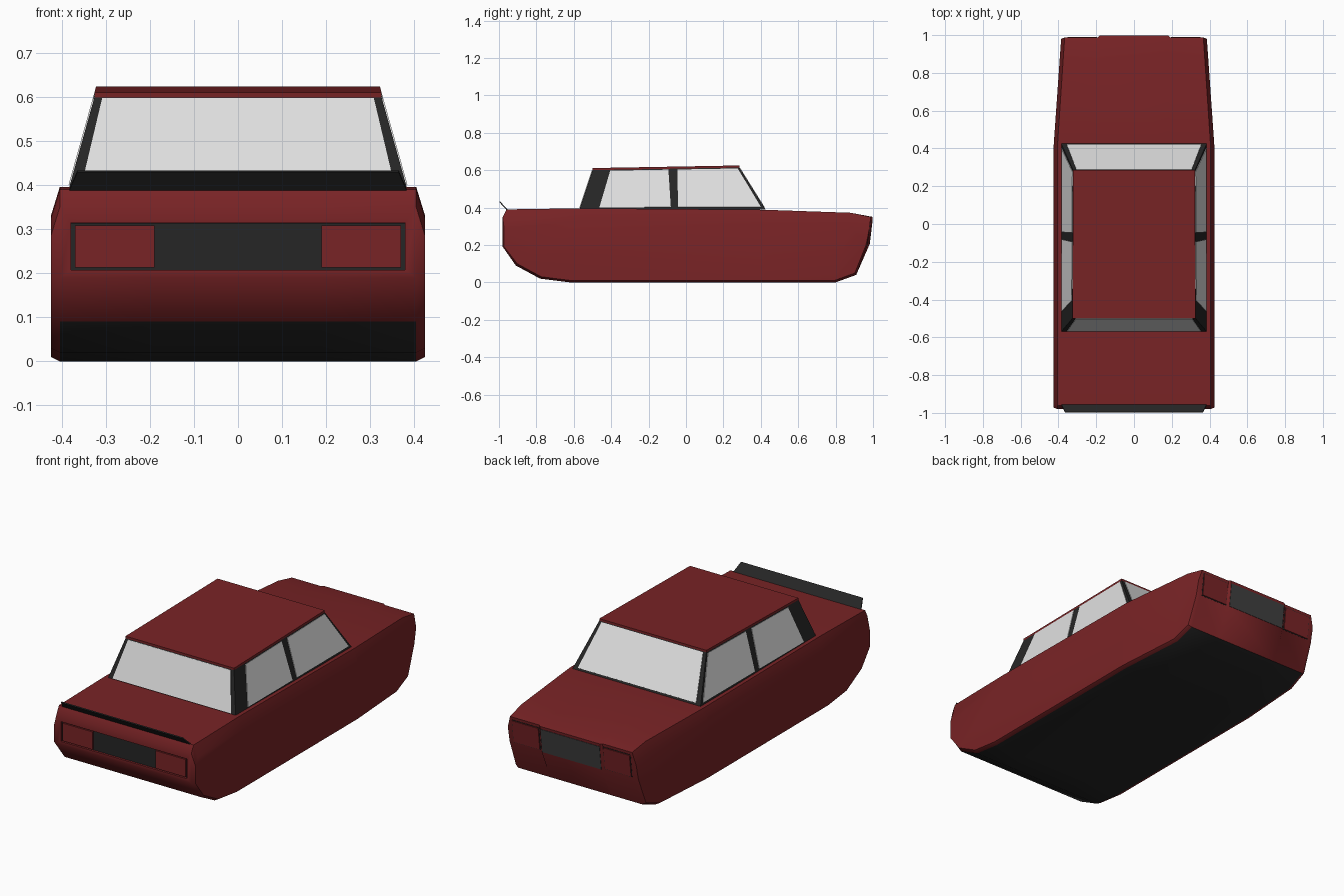
import bpy, bmesh, math
from mathutils import Vector

if "Cube" in bpy.data.objects:
    bpy.data.objects.remove(bpy.data.objects["Cube"])


def material(name, rgb):
    m = bpy.data.materials.new(name)
    m.diffuse_color = (*rgb, 1)
    m.use_nodes = True
    m.node_tree.nodes["Principled BSDF"].inputs["Base Color"].default_value = m.diffuse_color
    return m


RED = material("dark_red_paint", (0.19, 0.017, 0.019))
BLACK = material("black_trim", (0.019, 0.019, 0.019))
GLASS = material("pale_glass", (0.75, 0.75, 0.75))
GREY = material("grille_grey", (0.05, 0.05, 0.05))


def finish(name, bm, *mats):
    bmesh.ops.recalc_face_normals(bm, faces=bm.faces)
    me = bpy.data.meshes.new(name)
    bm.to_mesh(me)
    bm.free()
    for m in mats:
        me.materials.append(m)
    ob = bpy.data.objects.new(name, me)
    bpy.context.collection.objects.link(ob)
    return ob


def hexa(name, lower, upper, mat):
    """Solid between two matching quads."""
    bm = bmesh.new()
    a = [bm.verts.new(p) for p in lower]
    b = [bm.verts.new(p) for p in upper]
    bm.faces.new(a)
    bm.faces.new(b)
    for i in range(4):
        j = (i + 1) % 4
        bm.faces.new((a[i], a[j], b[j], b[i]))
    return finish(name, bm, mat)


def box(name, x, y, z, mat):
    quad = lambda h: [(x[0], y[0], h), (x[1], y[0], h), (x[1], y[1], h), (x[0], y[1], h)]
    return hexa(name, quad(z[0]), quad(z[1]), mat)


def plate(name, corners, mat, out=0.004, inner=0.002):
    """Thin slab on a quad, raised away from the middle of the car."""
    c = [Vector(p) for p in corners]
    n = (c[2] - c[0]).cross(c[3] - c[1]).normalized()
    if n.dot(sum(c, Vector()) / 4 - Vector((0, 0, 0.3))) < 0:
        n = -n
    return hexa(name, [p - n * inner for p in c], [p + n * out for p in c], mat)


# body: side profile lofted across the width, with softened flanks
profile = [(-0.96, 0.39), (-0.98, 0.35), (-0.98, 0.19), (-0.91, 0.09), (-0.78, 0.02),
           (-0.62, 0), (0.42, 0), (0.80, 0), (0.91, 0.04), (0.97, 0.2), (0.988, 0.35),
           (0.88, 0.372), (0.42, 0.388), (-0.57, 0.396)]
columns = [-0.425, -0.405, -0.19, -0.18, 0.18, 0.19, 0.405, 0.425]
bm = bmesh.new()
rings = []
for x in columns:
    ring = []
    for y, z in profile:
        if abs(x) > 0.41:
            z += -0.065 if z > 0.3 else 0.01 if z < 0.1 else 0
            y *= 0.992
        elif abs(x) < 0.185 and y > 0.95:
            y += 0.01
        ring.append(bm.verts.new((x, y, z)))
    rings.append(ring)
for a, b in zip(rings, rings[1:]):
    for i in range(len(profile)):
        j = (i + 1) % len(profile)
        bm.faces.new((a[i], a[j], b[j], b[i]))
bm.faces.new(rings[0])
bm.faces.new(rings[-1])
bmesh.ops.bisect_plane(bm, geom=bm.verts[:] + bm.edges[:] + bm.faces[:],
                       plane_co=(0, 0.42, 0), plane_no=(0, 1, 0))
for v in bm.verts:  # bonnet narrows towards the nose
    if v.co.y > 0.42 and abs(v.co.x) > 0.3:
        v.co.x *= 1 - 0.094 * (v.co.y - 0.42) / 0.57
bmesh.ops.recalc_face_normals(bm, faces=bm.faces)
for f in bm.faces:  # underside is black
    if f.normal.z < -0.7 and abs(f.calc_center_median().x) < 0.385:
        f.material_index = 1
body = finish("body", bm, RED, BLACK)
bpy.context.view_layer.objects.active = body
body.select_set(True)
bpy.ops.object.shade_smooth_by_angle(angle=math.radians(35))

# recessed lamp panel on the -y end
cutter = box("recess_cutter", (-0.38, 0.38), (-1.05, -0.964), (0.207, 0.315), RED)
cutter.hide_render = True
cutter.hide_viewport = True
cutter.display_type = 'WIRE'
mod = body.modifiers.new("recess", 'BOOLEAN')
mod.operation = 'DIFFERENCE'
mod.solver = 'EXACT'
mod.object = cutter
box("lamp_panel", (-0.379, 0.379), (-0.97, -0.961), (0.208, 0.314), BLACK)

# cabin: dark tapered block carrying window plates
half = lambda z: 0.385 - 0.28 * (z - 0.39)
base = [(-0.385, -0.57, 0.39), (0.385, -0.57, 0.39), (0.385, 0.425, 0.39), (-0.385, 0.425, 0.39)]
zb, zf = 0.600, 0.614
top = [(-half(zb), -0.5, zb), (half(zb), -0.5, zb), (half(zf), 0.285, zf), (-half(zf), 0.285, zf)]
hexa("cabin_frame", base, top, BLACK)
plate("roof", top, RED, out=0.011)


def window(name, i, uvs):
    """Glass on cabin side i; u runs along the side, v up."""
    j = (i + 1) % 4
    b0, b1, t0, t1 = (Vector(p) for p in (base[i], base[j], top[i], top[j]))
    pts = [b0.lerp(b1, u).lerp(t0.lerp(t1, u), v) for u, v in uvs]
    plate(name, pts, GLASS, out=0.003)


end_uv = [(0.035, 0.04), (0.965, 0.04), (0.972, 0.985), (0.028, 0.985)]
window("rear_window", 0, end_uv)
window("windscreen", 2, end_uv)
aft = [(0.105, 0.05), (0.493, 0.05), (0.516, 0.975), (0.122, 0.975)]
fore = [(0.532, 0.05), (0.983, 0.05), (0.985, 0.975), (0.577, 0.975)]
for label, uv in (("aft", aft), ("fore", fore)):
    window(label + "_window_right", 1, uv)
    window(label + "_window_left", 3, [(1 - u, v) for u, v in uv])

# lip spoiler
plate("spoiler", [(-0.385, -0.955, 0.386), (0.385, -0.955, 0.386),
                  (0.365, -0.997, 0.432), (-0.365, -0.997, 0.432)], BLACK, out=0.003, inner=0.003)

# grille on the sloping +y nose
nose = lambda z, d=0: 0.97 + 0.12 * (z - 0.2) + d


def nose_plate(name, x0, x1, z0, z1, mat, d=0, out=0.004):
    plate(name, [(x0, nose(z0, d), z0), (x1, nose(z0, d), z0),
                 (x1, nose(z1, d), z1), (x0, nose(z1, d), z1)], mat, out)


nose_plate("grille", -0.178, 0.178, 0.205, 0.335, GREY, d=0.01, out=0.002)

# lamps at both ends
for s, side in ((-1, "left"), (1, "right")):
    xs = sorted((s * 0.19, s * 0.37))
    box("panel_lamp_" + side, xs, (-0.979, -0.965), (0.213, 0.309), RED)
    nose_plate("nose_lamp_rim_" + side, s * 0.192, s * 0.357, 0.207, 0.335, BLACK, out=0.001)
    nose_plate("nose_lamp_" + side, s * 0.196, s * 0.353, 0.211, 0.331, RED, out=0.005)
